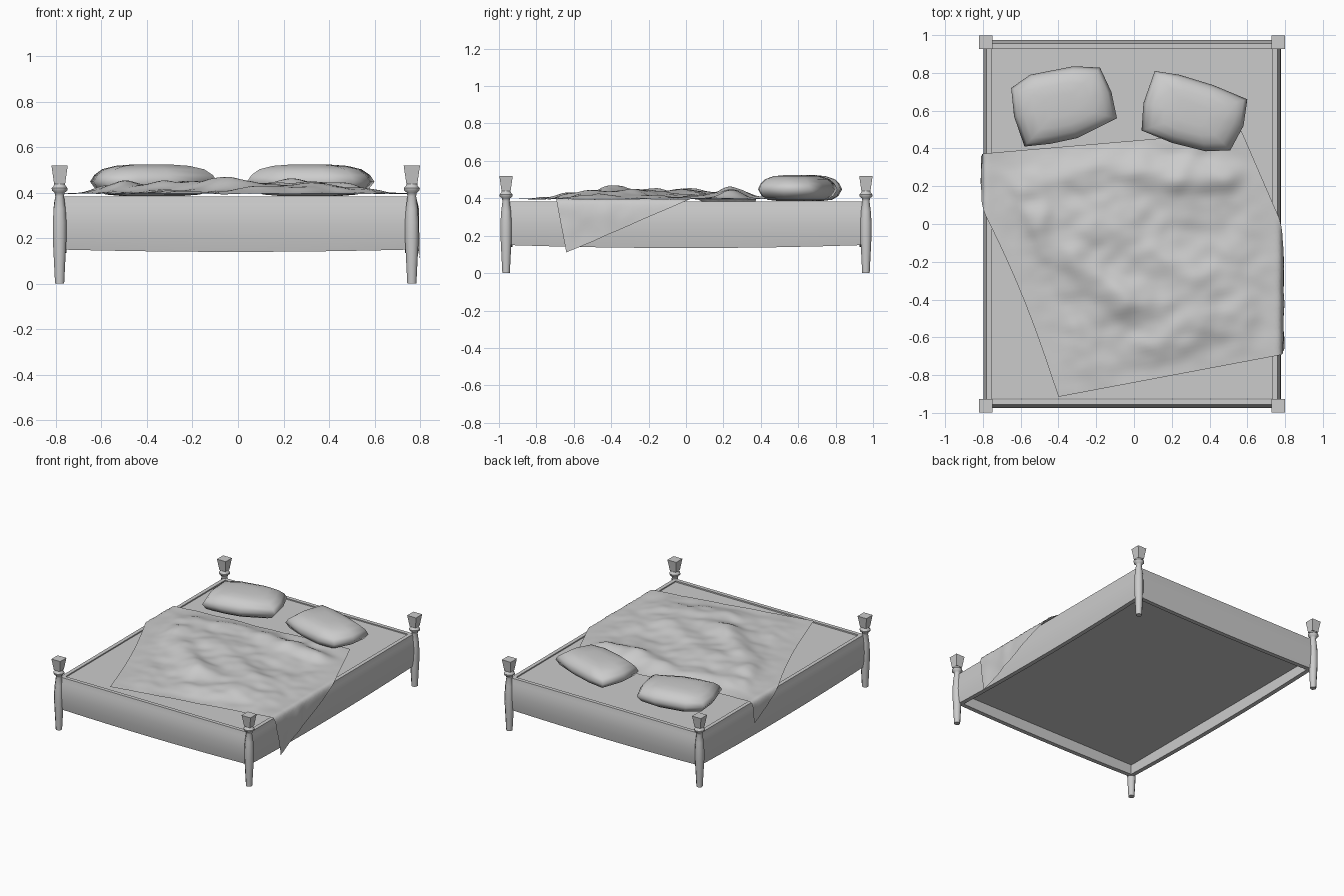
import bpy, bmesh, math
from mathutils import Vector, noise

if "Cube" in bpy.data.objects:
    bpy.data.objects.remove(bpy.data.objects["Cube"])

CX = -0.01            # bed frame centre
PX, PY = 0.774, 0.962  # post offsets


def make(name, verts, faces, smooth=35):
    me = bpy.data.meshes.new(name)
    me.from_pydata([tuple(v) for v in verts], [], faces)
    bm = bmesh.new()
    bm.from_mesh(me)
    bmesh.ops.recalc_face_normals(bm, faces=bm.faces)
    bm.to_mesh(me)
    bm.free()
    ob = bpy.data.objects.new(name, me)
    bpy.context.collection.objects.link(ob)
    bpy.ops.object.select_all(action='DESELECT')
    ob.select_set(True)
    bpy.context.view_layer.objects.active = ob
    bpy.ops.object.shade_smooth_by_angle(angle=math.radians(smooth))
    return ob


def loft(name, rings, smooth=35):
    """Skin equal-length closed rings and cap both ends."""
    n = len(rings[0])
    verts = [v for r in rings for v in r]
    faces = [(k * n + i, k * n + (i + 1) % n, (k + 1) * n + (i + 1) % n, (k + 1) * n + i)
             for k in range(len(rings) - 1) for i in range(n)]
    faces += [tuple(range(n)), tuple(range(len(verts) - n, len(verts)))]
    return make(name, verts, faces, smooth)


def lathe(name, profile, cx, cy, sides):
    rings = []
    for r, z in profile:
        r /= math.cos(math.pi / sides)
        rings.append([(cx + r * math.cos((i + .5) * math.tau / sides),
                       cy + r * math.sin((i + .5) * math.tau / sides), z) for i in range(sides)])
    return loft(name, rings, 46)


# Corner posts: turned leg with collar, square flared finial
LEG = [(.020, 0), (.024, .08), (.030, .20), (.030, .27), (.026, .33), (.019, .385), (.022, .40),
       (.034, .41), (.035, .42), (.026, .43), (.022, .445)]
FINIAL = [(.024, .438), (.030, .48), (.036, .52)]
for sx, side in ((-1, "left"), (1, "right")):
    for sy, end in ((-1, "front"), (1, "back")):
        lathe(f"{end}_{side}_leg", LEG, CX + sx * PX, sy * PY, 8)
        lathe(f"{end}_{side}_finial", FINIAL, CX + sx * PX, sy * PY, 4)

# Rails: rounded board, lower edge bowed slightly down
RAIL = [(-.022, .15), (.010, .15), (.020, .20), (.023, .26), (.020, .32), (.012, .35),
        (.006, .383), (-.022, .383)]


def rail(name, half, offset, angle, bow):
    c, s = math.cos(angle), math.sin(angle)
    rings = []
    for k in range(9):
        t = k / 4 - 1
        ring = []
        for o, z in RAIL:
            d = offset + o
            dz = -bow * (1 - t * t) if z < .19 else 0
            a = t * half
            ring.append((CX + d * c - a * s, d * s + a * c, z + dz))
        rings.append(ring)
    return loft(name, rings)


rail("right_rail", PY - .01, .765, 0, .016)
rail("left_rail", PY - .01, .765, math.pi, .016)
rail("back_rail", PX - .01, .95, math.pi / 2, .01)
rail("front_rail", PX - .01, .95, -math.pi / 2, .01)

# Mattress
rect = [(-.745, -.925), (.745, -.925), (.745, .93), (-.745, .93)]
loft("mattress", [[(CX + x, y, z) for x, y in rect] for z in (.22, .375)])

# Pillows: outline scaled through a cushion profile
LEFT = [(-.65, .72), (-.55, .79), (-.32, .835), (-.18, .828), (-.12, .70), (-.09, .56),
        (-.30, .455), (-.44, .425), (-.58, .41), (-.635, .57)]
RIGHT = [(.11, .81), (.24, .79), (.42, .735), (.60, .66), (.58, .52), (.51, .39),
         (.38, .385), (.20, .43), (.04, .495), (.05, .64)]
CUSHION = [(.45, .385), (.74, .392), (.90, .412), (1, .448), (.93, .478), (.80, .503),
           (.58, .518), (.30, .524)]
for name, outline in (("left_pillow", LEFT), ("right_pillow", RIGHT)):
    cx = sum(p[0] for p in outline) / len(outline)
    cy = sum(p[1] for p in outline) / len(outline)
    loft(name, [[(cx + (x - cx) * s, cy + (y - cy) * s, z) for x, y in outline]
                for s, z in CUSHION], 80)

# Blanket: flat rotated cloth, folds raised, overhang dropped over the side rails
CORNERS = [Vector(p) for p in ((-.40, -.915), (1.06, -.64), (.57, .49), (-.95, .36))]
FOLDS = [  # x0, y0, x1, y1, width, height
    (-.50, -.02, -.05, -.40, .10, .040), (-.05, -.40, .30, -.50, .12, .025),
    (-.20, .00, .35, -.30, .13, .035), (-.60, .20, -.15, .30, .08, .030),
    (.00, .27, .50, .25, .08, .038), (.22, .20, .34, .45, .06, .015),
    (-.45, .10, .30, .08, .10, .018), (.10, -.65, .60, -.45, .09, .015)]


def fold_height(p):
    h = 0
    for x0, y0, x1, y1, w, amp in FOLDS:
        a, d = Vector((x0, y0)), Vector((x1 - x0, y1 - y0))
        t = min(1, max(0, (p - a).dot(d) / d.length_squared))
        h += amp * math.exp(-((p - a - d * t).length / w) ** 2)
    return h


def drape(u, v):
    a, b, c, d = CORNERS
    p = a.lerp(b, u).lerp(d.lerp(c, u), v)
    p.x += .04 * math.sin(math.pi * v) * (1 - u) ** 3
    rough = noise.noise(Vector((p.x * 5, p.y * 7, 1))) + .5 * noise.noise(Vector((p.x * 11, p.y * 13, 4)))
    edge = min(1, 7 * min(u, 1 - u, v + .02, 1.05 - v))
    edge = max(0, edge)
    inside = max(0, min(1, (.80 - abs(p.x - CX)) / .22))
    z = .396 + edge * inside * (.008 + fold_height(p) + .012 * rough) + .003 * rough
    limit = .775
    over = abs(p.x - CX) - limit
    x = p.x
    if over > 0:
        sgn = 1 if p.x > CX else -1
        out = .028 * (1 - math.exp(-over / .03)) + .008 * rough * min(1, over / .08)
        x = CX + sgn * (limit + out)
        z -= max(0, over - .008)
    return (x, p.y, z)


NU, NV = 72, 60
verts = [drape(i / NU, j / NV) for j in range(NV + 1) for i in range(NU + 1)]
faces = [(j * (NU + 1) + i, j * (NU + 1) + i + 1, (j + 1) * (NU + 1) + i + 1, (j + 1) * (NU + 1) + i)
         for j in range(NV) for i in range(NU)]
make("blanket", verts, faces, 80)
